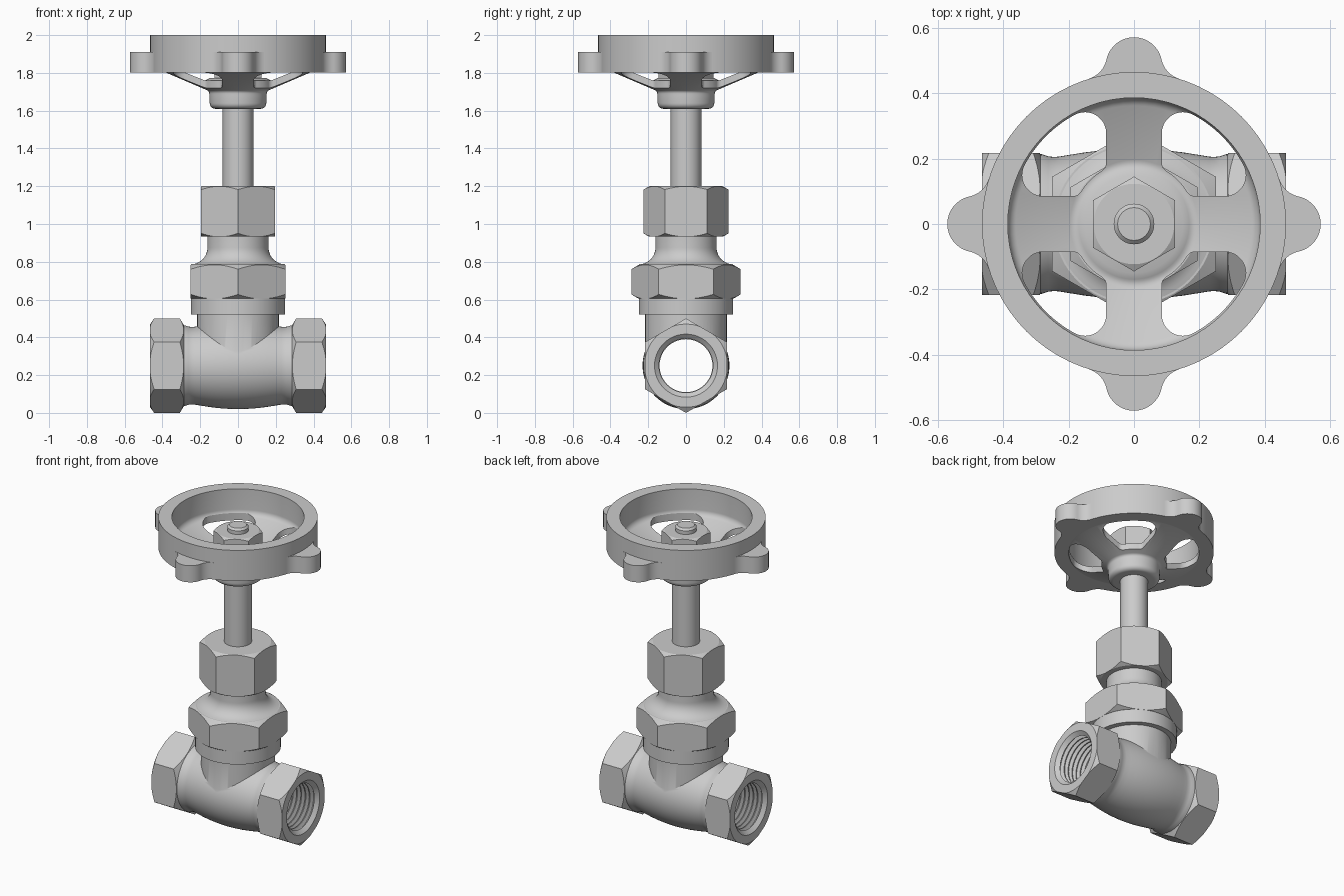
import bpy, bmesh
from math import sin, cos, pi, radians, sqrt, atan2, degrees
from mathutils import Matrix

if "Cube" in bpy.data.objects:
    bpy.data.objects.remove(bpy.data.objects["Cube"])

SEG = 72


def finish(name, bm):
    bmesh.ops.remove_doubles(bm, verts=bm.verts, dist=1e-5)
    bmesh.ops.recalc_face_normals(bm, faces=bm.faces)
    me = bpy.data.meshes.new(name)
    bm.to_mesh(me)
    bm.free()
    ob = bpy.data.objects.new(name, me)
    bpy.context.collection.objects.link(ob)
    return ob


def lathe(name, profile):
    """Closed solid from (radius, z) points, first and last on the axis."""
    bm = bmesh.new()
    rings = []
    for r, z in profile:
        if r < 1e-6:
            rings.append([bm.verts.new((0, 0, z))] * SEG)
        else:
            rings.append([bm.verts.new((r * cos(2 * pi * i / SEG), r * sin(2 * pi * i / SEG), z))
                          for i in range(SEG)])
    for a, b in zip(rings, rings[1:]):
        for i in range(SEG):
            j = (i + 1) % SEG
            quad = list(dict.fromkeys([a[i], a[j], b[j], b[i]]))
            if len(quad) > 2:
                bm.faces.new(quad)
    return finish(name, bm)


def prism(name, pts, z0, z1):
    bm = bmesh.new()
    low = [bm.verts.new((x, y, z0)) for x, y in pts]
    top = [bm.verts.new((x, y, z1)) for x, y in pts]
    bm.faces.new(low)
    bm.faces.new(top)
    for i in range(len(pts)):
        j = (i + 1) % len(pts)
        bm.faces.new((low[i], low[j], top[j], top[i]))
    return finish(name, bm)


def arc(cx, cy, r, a0, a1, n=12):
    return [(cx + r * cos(radians(a0 + (a1 - a0) * i / n)),
             cy + r * sin(radians(a0 + (a1 - a0) * i / n))) for i in range(n + 1)]


def boolean(ob, tool, op):
    mod = ob.modifiers.new(op, 'BOOLEAN')
    mod.operation, mod.object, mod.solver = op, tool, 'EXACT'
    bpy.context.view_layer.objects.active = ob
    bpy.ops.object.modifier_apply(modifier=mod.name)
    bpy.data.objects.remove(tool)


def hex_nut(name, R, phase, profile):
    """Hexagon trimmed by a turned profile, giving curved chamfers."""
    pts = [(R * cos(radians(phase + 60 * i)), R * sin(radians(phase + 60 * i))) for i in range(6)]
    zs = [p[1] for p in profile]
    nut = prism(name, pts, min(zs) - .02, max(zs) + .02)
    boolean(nut, lathe("trim", profile), 'INTERSECT')
    return nut


def along_x(ob):
    ob.data.transform(Matrix.Translation((0, 0, .25)) @ Matrix.Rotation(pi / 2, 4, 'Y'))
    return ob


def mirrored(half):
    """Mirror a half profile, listed from z = 0 outward, about z = 0."""
    return [(r, -z) for r, z in reversed(half)] + half[1:]


# Valve body: barrel, neck with collar, hexagonal pipe ends
body = along_x(lathe("valve_body", mirrored(
    [(.23, 0), (.2285, .05), (.225, .1), (.219, .15), (.211, .2), (.206, .23), (.205, .245),
     (.207, .262), (.2135, .282), (.2135, .295), (.2, .32), (0, .32)])))
boolean(body, lathe("neck", [(0, .25), (.2165, .25), (.2165, .52), (.25, .52), (.25, .607), (0, .607)]), 'UNION')
for s in (-1, 1):
    end = hex_nut("pipe_end", .25, 0, [(0, s * .285), (.212, s * .285), (.26, s * .314),
                                       (.26, s * .437), (.22, s * .465), (0, s * .465)])
    boolean(body, along_x(end), 'UNION')

# Threaded bore through the body
half = [(.145, 0), (.145, .25)]
for i in range(6):
    x = .26 + i * .03
    half += [(.14, x), (.14, x + .006), (.162, x + .015), (.162, x + .019)]
half += [(.143, .443), (.168, .466), (.168, .5), (0, .5)]
boolean(body, along_x(lathe("bore", mirrored(half))), 'DIFFERENCE')

# Bonnet: hexagon with a bell-shaped top
hex_nut("bonnet_hex", .289, 30, [(0, .605), (.252, .605), (.295, .631), (.295, .757), (.245, .787), (0, .787)])
bell = [(0, .76), (.247, .76), (.247, .785)] + arc(.25, .875, .088, 270, 180)[2:]
lathe("bonnet_neck", bell + [(.162, .94), (0, .94)])

# Packing nut
hex_nut("packing_nut", .225, 30, [(0, .933), (.196, .933), (.232, .955), (.232, 1.178), (.194, 1.2), (0, 1.2)])

# Stem
lathe("stem", [(0, 1.15), (.081, 1.15), (.081, 1.65), (.062, 1.65), (.062, 1.938), (.05, 1.95), (0, 1.95)])

# Handwheel: rim, dished web and hub
wheel = lathe("handwheel",
              [(0, 1.61)] + arc(.12, 1.64, .03, 270, 360, 6) +
              [(.152, 1.68)] + arc(.172, 1.69, .02, 180, 112, 5) +
              [(.385, 1.803), (.39, 1.803), (.465, 1.803), (.465, 2), (.386, 2)] +
              arc(.346, 1.868, .04, 0, -67, 8) +
              arc(.184, 1.788, .03, -67, -120, 4) + [(.15, 1.772), (0, 1.772)])

# Four rounded windows leaving four spokes
edge, outer, inner, f, g = .085, .38, .19, .065, .03
ox, ix = edge + f, edge + g
oy, iy = sqrt((outer - f) ** 2 - ox ** 2), sqrt((inner + g) ** 2 - ix ** 2)
oa, ia = degrees(atan2(oy, ox)), degrees(atan2(iy, ix))
window = (arc(ox, oy, f, 180, oa) + arc(0, 0, outer, oa, 90 - oa)[1:-1] +
          arc(oy, ox, f, 90 - oa, -90) + arc(iy, ix, g, -90, -90 - ia) +
          arc(0, 0, inner, 90 - ia, ia, 6)[1:-1] + arc(ix, iy, g, 180 + ia, 180))
for k in range(4):
    cut = prism("window", window, 1.64, 1.96)
    cut.data.transform(Matrix.Rotation(k * pi / 2, 4, 'Z'))
    boolean(wheel, cut, 'DIFFERENCE')

# Four finger lugs blended into the rim
R, c, r, b = .465, .485, .086, .08
fy = ((R + b) ** 2 - (r + b) ** 2 + c * c) / (2 * c)
fx = sqrt((R + b) ** 2 - fy ** 2)
a_rim, a_lug = degrees(atan2(fy, fx)), degrees(atan2(fy - c, fx))
right = arc(fx, fy, b, 180 + a_rim, 180 + a_lug, 10)
lug = right + arc(0, c, r, a_lug, 180 - a_lug, 28)[1:-1] + [(-x, y) for x, y in reversed(right)]
for k in range(4):
    ob = prism("finger_lug", lug, 1.803, 1.91)
    ob.data.transform(Matrix.Rotation(k * pi / 2, 4, 'Z'))

# Nut holding the wheel on the stem
hex_nut("wheel_nut", .145, 30, [(0, 1.765), (.15, 1.765), (.15, 1.9), (.123, 1.915), (0, 1.915)])

# Smooth shading with sharp machined edges
bpy.ops.object.select_all(action='DESELECT')
for ob in bpy.context.scene.objects:
    ob.select_set(True)
    bpy.context.view_layer.objects.active = ob
bpy.ops.object.shade_smooth_by_angle(angle=radians(28))
